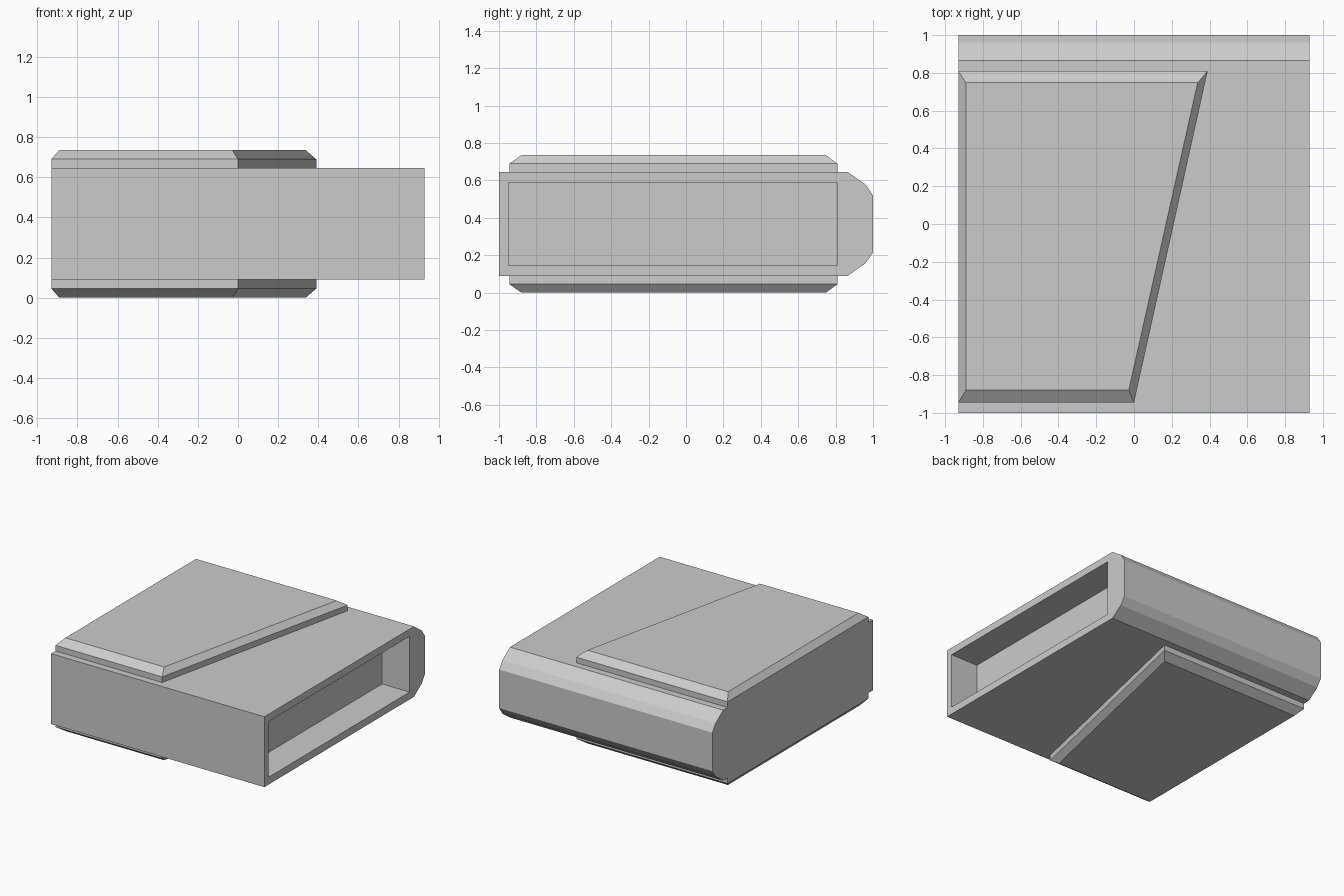
import bpy, bmesh

if "Cube" in bpy.data.objects:
    bpy.data.objects.remove(bpy.data.objects["Cube"])

MID = 0.3675  # height of the symmetry plane


def loft(name, rings):
    """Closed solid skinned through rings that have equal point counts."""
    bm = bmesh.new()
    loops = [[bm.verts.new(p) for p in ring] for ring in rings]
    n = len(loops[0])
    for a, b in zip(loops, loops[1:]):
        for i in range(n):
            j = (i + 1) % n
            bm.faces.new((a[i], a[j], b[j], b[i]))
    bm.faces.new(loops[0][::-1])
    bm.faces.new(loops[-1])
    bmesh.ops.recalc_face_normals(bm, faces=bm.faces)
    mesh = bpy.data.meshes.new(name)
    bm.to_mesh(mesh)
    bm.free()
    obj = bpy.data.objects.new(name, mesh)
    bpy.context.collection.objects.link(obj)
    return obj


def extrude_x(name, profile, x0, x1):
    return loft(name, [[(x, y, z) for y, z in profile] for x in (x0, x1)])


# Main body: square front, faceted rounded back
half = [(-1.0, 0.2775), (0.865, 0.2775), (0.96, 0.21), (1.0, 0.152)]
profile = [(y, MID + h) for y, h in half] + [(y, MID - h) for y, h in reversed(half)]
body = extrude_x("body", profile, -0.93, 0.93)

# Recessed socket in the right end
socket = [(-0.95, 0.148), (0.81, 0.148), (0.81, 0.587), (-0.95, 0.587)]
cutter = extrude_x("socket_cutter", socket, 0.69, 1.1)
cutter.hide_render = True
cut = body.modifiers.new("socket", 'BOOLEAN')
cut.operation = 'DIFFERENCE'
cut.solver = 'EXACT'
cut.object = cutter
bpy.context.view_layer.objects.active = body
bpy.ops.object.modifier_apply(modifier=cut.name)
bpy.data.objects.remove(cutter)

# Slanted, chamfered panels on the top and bottom
outer = [(-0.93, -0.945), (0.0, -0.945), (0.39, 0.81), (-0.93, 0.81)]
inner = [(-0.89, -0.88), (-0.028, -0.88), (0.337, 0.748), (-0.89, 0.748)]
for name, side in (("top_panel", 1), ("bottom_panel", -1)):
    levels = [(outer, 0.2775), (outer, 0.322), (inner, MID)]
    loft(name, [[(x, y, MID + side * h) for x, y in ring] for ring, h in levels])
